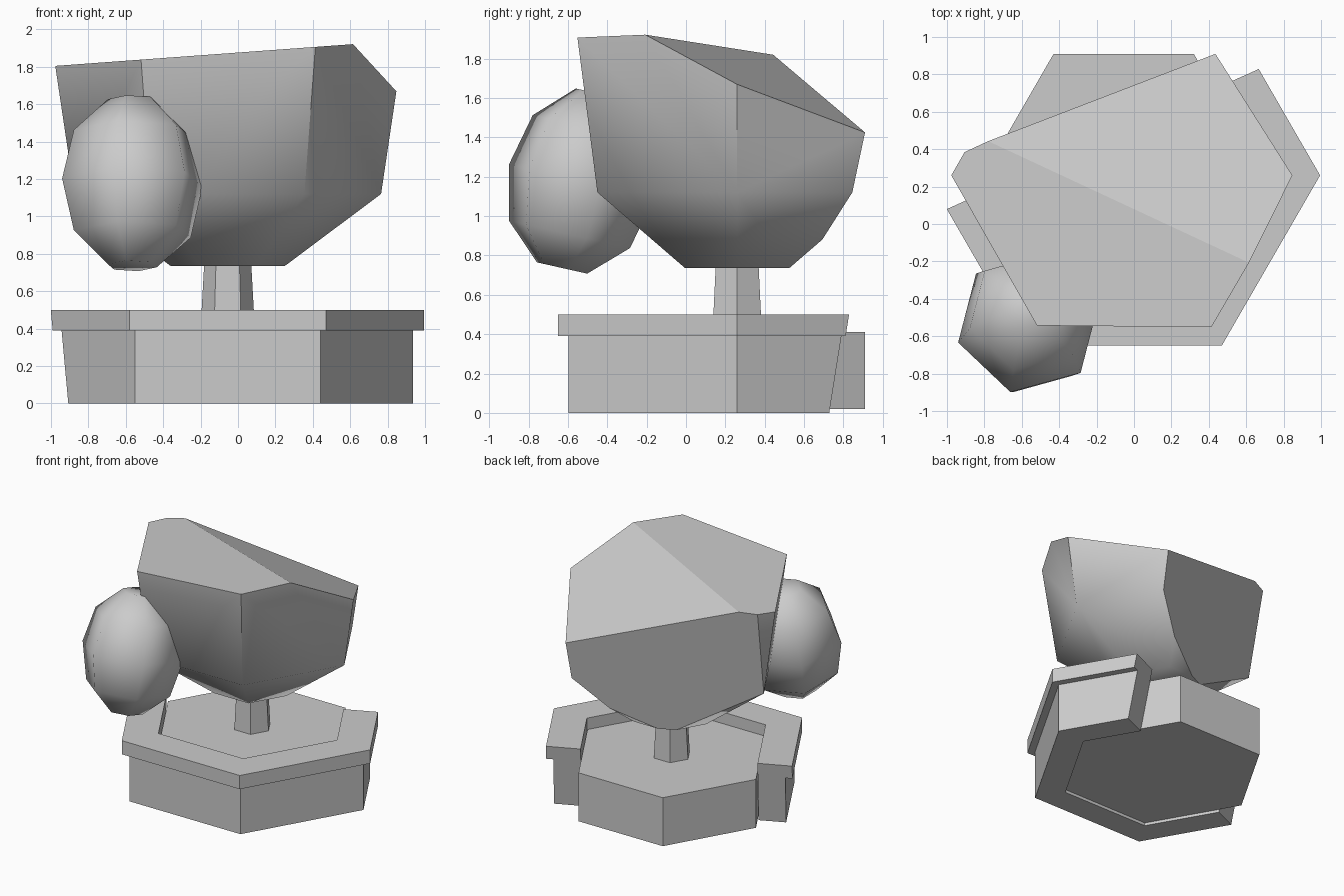
import bpy
import bmesh
from math import cos, sin, pi, radians
from mathutils import Matrix, Vector

if "Cube" in bpy.data.objects:
    bpy.data.objects.remove(bpy.data.objects["Cube"], do_unlink=True)

grey = bpy.data.materials.new("plain grey")
grey.use_nodes = True
GREY = (0.6, 0.6, 0.6, 1)
grey.diffuse_color = GREY
grey.node_tree.nodes["Principled BSDF"].inputs["Base Color"].default_value = GREY

AXIS = Vector((-0.055, 0.26, 0))
BACK_CUT = (Vector((0, 0.529, 0.5)), Vector((-0.449, 1, -0.2)))
TOP_CUT = (Vector((0.6, -0.2, 1.92)), Vector((-0.073, 0, 1)))
SLANT_CUT = (Vector((0.6, -0.2, 1.92)), Vector((0.145, 0.468, 1)))


def hex_lathe(name, profile, ring=False, cuts=(), sharp=0, place=None):
    """Six-sided lathe of (radius, height) points, sliced by planes."""
    bm = bmesh.new()
    loops = [[bm.verts.new((r * cos(k * pi / 3), r * sin(k * pi / 3), z))
              for k in range(6)] for r, z in profile]
    pairs = list(zip(loops, loops[1:]))
    if ring:
        pairs.append((loops[-1], loops[0]))
    else:
        bm.faces.new(loops[0])
        bm.faces.new(loops[-1])
    for low, high in pairs:
        for k in range(6):
            n = (k + 1) % 6
            bm.faces.new((low[k], low[n], high[n], high[k]))
    bm.transform(place or Matrix.Translation(AXIS))
    for f in bm.faces:
        f.smooth = sharp > 0
    # Slice, then close each slice with a flat face
    for point, normal in cuts:
        geom = bm.verts[:] + bm.edges[:] + bm.faces[:]
        cut = bmesh.ops.bisect_plane(bm, geom=geom, plane_co=point,
                                     plane_no=normal, clear_outer=True)
        rim = [e for e in cut["geom_cut"] if isinstance(e, bmesh.types.BMEdge)]
        for f in bmesh.ops.edgeloop_fill(bm, edges=rim)["faces"]:
            f.smooth = False
    bmesh.ops.recalc_face_normals(bm, faces=bm.faces)
    for e in bm.edges:
        flat = any(not f.smooth for f in e.link_faces)
        e.smooth = not flat and e.calc_face_angle(pi) < radians(sharp)
    mesh = bpy.data.meshes.new(name)
    bm.to_mesh(mesh)
    bm.free()
    mesh.materials.append(grey)
    obj = bpy.data.objects.new(name, mesh)
    bpy.context.collection.objects.link(obj)
    return obj


# Planter wall with overhanging rim, sliced open at the back
hex_lathe("planter_wall",
          [(0.99, 0), (0.99, 0.39), (1.05, 0.39), (1.05, 0.5),
           (0.755, 0.5), (0.755, 0)],
          ring=True, cuts=[BACK_CUT])

# Soil block and trunk
hex_lathe("soil", [(0.75, 0.02), (0.75, 0.41)])
hex_lathe("trunk", [(0.145, 0.4), (0.12, 0.85)])

# Large crown, sliced at the back and by two planes on top
hex_lathe("large_crown", [(0.305, 0.735), (0.82, 1.12), (0.966, 2.1)],
          cuts=[BACK_CUT, TOP_CUT, SLANT_CUT], sharp=50)

# Small leaning crown at the front
lean = (Matrix.Translation((-0.565, -0.53, 1.18))
        @ Matrix.Rotation(radians(-12.6), 4, "X")
        @ Matrix.Rotation(radians(15.8), 4, "Z"))
hex_lathe("small_crown",
          [(0.135, -0.455), (0.325, -0.28), (0.39, 0), (0.325, 0.27), (0.135, 0.45)],
          sharp=65, place=lean)
